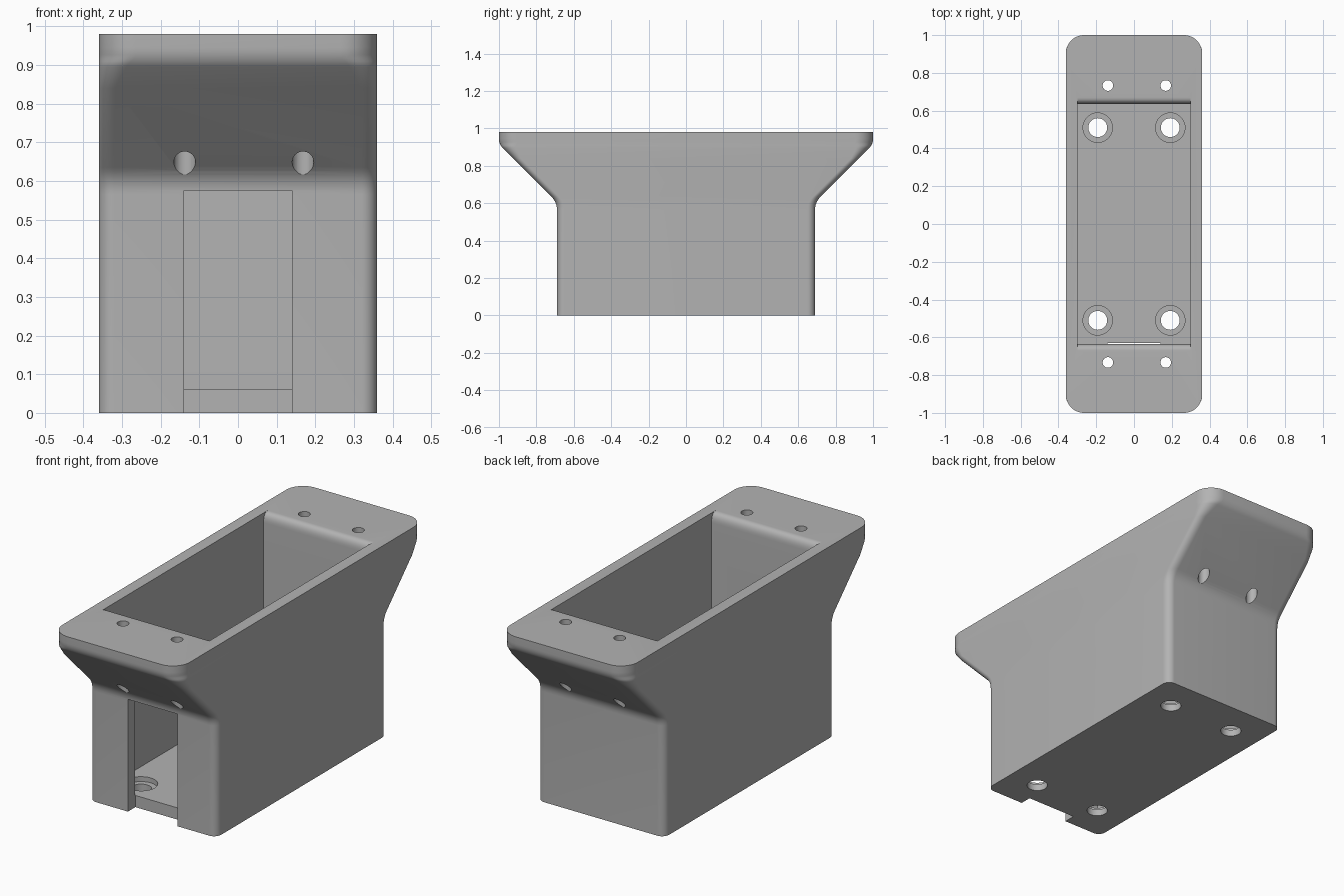
import bpy, bmesh
from math import sin, cos, pi, radians

cube = bpy.data.objects.get("Cube")
if cube:
    bpy.data.objects.remove(cube, do_unlink=True)

GREY = (0.45, 0.45, 0.45, 1)
grey = bpy.data.materials.new("plain_grey")
grey.use_nodes = True
grey.diffuse_color = GREY
grey.node_tree.nodes["Principled BSDF"].inputs["Base Color"].default_value = GREY

HALF_W, HEIGHT, FLOOR = 0.36, 0.98, 0.06
CAVITY_X, CAVITY_Y = 0.30, 0.635


def finish(name, bm):
    bmesh.ops.recalc_face_normals(bm, faces=bm.faces)
    mesh = bpy.data.meshes.new(name)
    bm.to_mesh(mesh)
    bm.free()
    mesh.materials.append(grey)
    obj = bpy.data.objects.new(name, mesh)
    bpy.context.collection.objects.link(obj)
    return obj


def loft(name, rings):
    """Skin a stack of point rings and cap both ends."""
    bm = bmesh.new()
    loops = [[bm.verts.new(p) for p in ring] for ring in rings]
    n = len(loops[0])
    for a, b in zip(loops, loops[1:]):
        for i in range(n):
            j = (i + 1) % n
            bm.faces.new((a[i], a[j], b[j], b[i]))
    bm.faces.new(loops[0][::-1])
    bm.faces.new(loops[-1])
    return finish(name, bm)


def rounded_rect(half_y, r, z, steps=10):
    pts = []
    for q, (sx, sy) in enumerate(((1, 1), (-1, 1), (-1, -1), (1, -1))):
        for k in range(steps + 1):
            a = (q + k / steps) * pi / 2
            pts.append((sx * (HALF_W - r) + r * cos(a), sy * (half_y - r) + r * sin(a), z))
    return pts


def bend(p0, p1, p2, steps=6):
    """Soft curve replacing the corner p1."""
    ts = [k / steps for k in range(steps + 1)]
    return [tuple((1-t)**2 * a + 2*t*(1-t) * b + t*t * c for a, b, c in zip(p0, p1, p2)) for t in ts]


def cut(body, cutter):
    mod = body.modifiers.new("cut", 'BOOLEAN')
    mod.operation = 'DIFFERENCE'
    mod.solver = 'EXACT'
    mod.object = cutter
    bpy.context.view_layer.objects.active = body
    bpy.ops.object.modifier_apply(modifier=mod.name)
    bpy.data.objects.remove(cutter, do_unlink=True)


def cylinder(x, y, r, z0, z1, n=32):
    return loft("hole_cutter", [[(x + r * cos(2*pi*k/n), y + r * sin(2*pi*k/n), z)
                                 for k in range(n)] for z in (z0, z1)])


# Housing: outline of (half length, height) with soft bends at both ends of the slope
outline = [(0.69, 0)] + bend((0.69, 0.565), (0.69, 0.605), (0.72, 0.635))
outline += [(0.925, 0.84)] + bend((0.98, 0.895), (1, 0.915), (1, 0.945)) + [(1, HEIGHT)]


def corner_radius(z):
    t = min(max((z - 0.82) / 0.1, 0), 1)
    return 0.04 + 0.055 * t * t


housing = loft("housing", [rounded_rect(y, corner_radius(z), z) for y, z in outline])

# Open cavity with rounded lips at the front and back
lip = bend((CAVITY_Y, HEIGHT - 0.05), (CAVITY_Y, HEIGHT), (CAVITY_Y + 0.035, HEIGHT), 8)
side = [(CAVITY_Y, FLOOR)] + lip + [(CAVITY_Y + 0.035, HEIGHT + 0.1)]
section = side + [(-y, z) for y, z in reversed(side)]
cut(housing, loft("cavity_cutter", [[(x, y, z) for y, z in section]
                                    for x in (-CAVITY_X, CAVITY_X)]))

# Cable slot through the front wall
cut(housing, loft("slot_cutter", [[(x, y, z) for x, y in
    ((-0.14, -0.9), (0.14, -0.9), (0.14, -0.63), (-0.14, -0.63))] for z in (-0.1, 0.575)]))

# Counterbored floor holes and flange holes
for sy in (-1, 1):
    for sx in (-1, 1):
        cut(housing, cylinder(sx * 0.192, sy * 0.51, 0.05, -0.1, 0.2))
        cut(housing, cylinder(sx * 0.192, sy * 0.51, 0.078, 0.035, 0.2))
        cut(housing, cylinder(0.015 + sx * 0.153, sy * 0.733, 0.028, 0.4, 1.1))

bpy.ops.object.select_all(action='DESELECT')
housing.select_set(True)
bpy.context.view_layer.objects.active = housing
bpy.ops.object.shade_smooth_by_angle(angle=radians(30))
